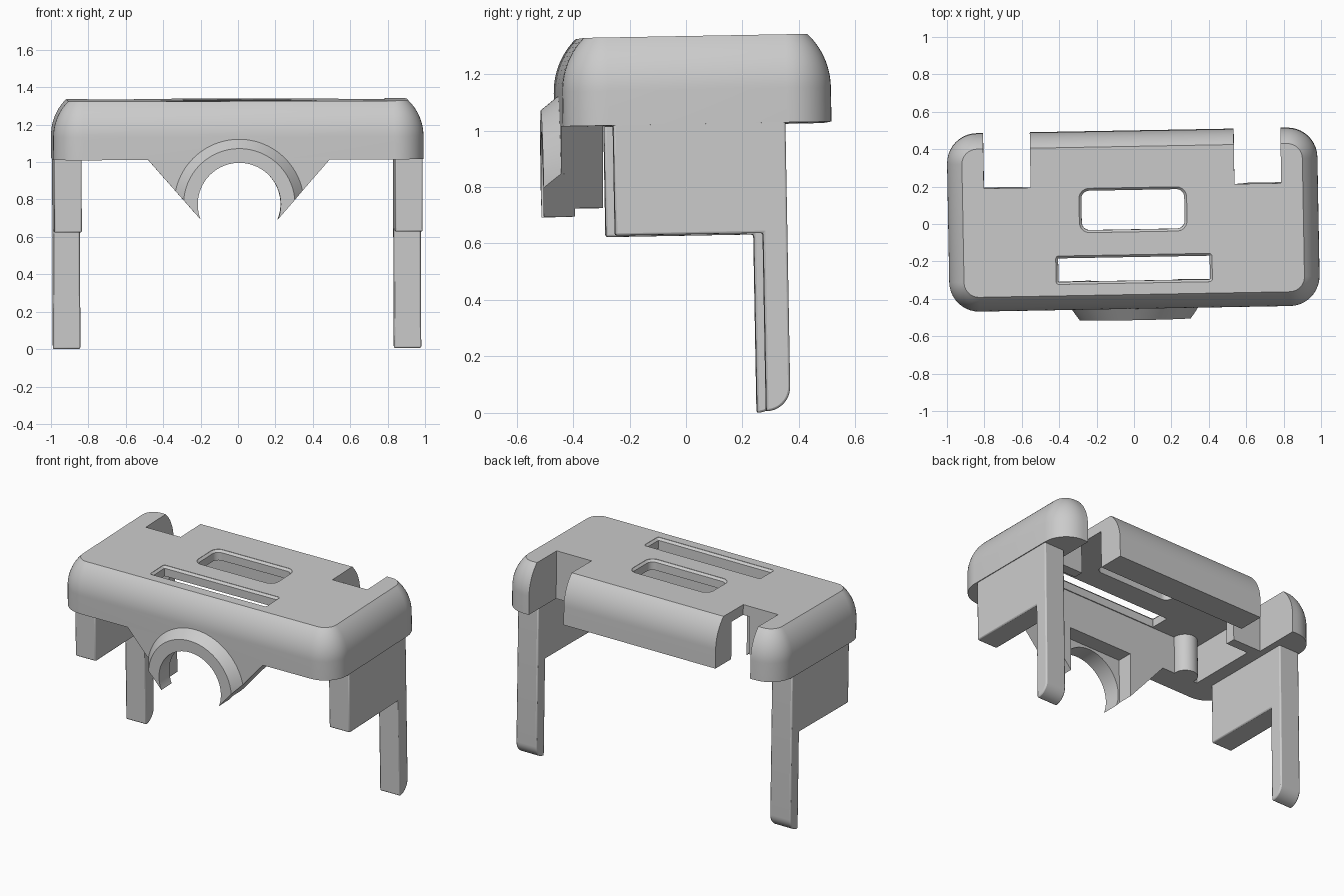
import bpy, bmesh
from math import sin, cos, pi, sqrt, radians
from mathutils import Matrix

if "Cube" in bpy.data.objects:
    bpy.data.objects.remove(bpy.data.objects["Cube"])


def loft(name, rings):
    """Closed solid through equal-length rings of 3D points."""
    bm = bmesh.new()
    vs = [[bm.verts.new(p) for p in ring] for ring in rings]
    n = len(vs[0])
    for a, b in zip(vs, vs[1:]):
        for i in range(n):
            bm.faces.new((a[i], a[(i + 1) % n], b[(i + 1) % n], b[i]))
    bm.faces.new(vs[0])
    bm.faces.new(vs[-1])
    bmesh.ops.recalc_face_normals(bm, faces=bm.faces)
    me = bpy.data.meshes.new(name)
    bm.to_mesh(me)
    bm.free()
    ob = bpy.data.objects.new(name, me)
    bpy.context.collection.objects.link(ob)
    return ob


def prism(name, pts, axis, lo, hi):
    put = {'x': lambda p, t: (t, p[0], p[1]),
           'y': lambda p, t: (p[0], t, p[1]),
           'z': lambda p, t: (p[0], p[1], t)}[axis]
    return loft(name, [[put(p, t) for p in pts] for t in (lo, hi)])


def box(name, x0, x1, y0, y1, z0, z1):
    return prism(name, [(x0, y0), (x1, y0), (x1, y1), (x0, y1)], 'z', z0, z1)


def circle(cx, cy, r, n=64):
    return [(cx + r * cos(2 * pi * i / n), cy + r * sin(2 * pi * i / n)) for i in range(n)]


def rrect(x0, x1, y0, y1, r, n=10):
    pts = []
    for k, (cx, cy) in enumerate([(x1 - r, y1 - r), (x0 + r, y1 - r),
                                  (x0 + r, y0 + r), (x1 - r, y0 + r)]):
        for i in range(n + 1):
            a = pi / 2 * (k + i / n)
            pts.append((cx + r * cos(a), cy + r * sin(a)))
    return pts


def boolean(ob, cutter, op='DIFFERENCE'):
    m = ob.modifiers.new('bool', 'BOOLEAN')
    m.operation, m.object, m.solver = op, cutter, 'EXACT'
    bpy.context.view_layer.objects.active = ob
    bpy.ops.object.modifier_apply(modifier=m.name)
    bpy.data.objects.remove(cutter, do_unlink=True)


# rounded cover: lofted rounded rectangles with a domed edge
X, Y0, Y1, TOP, BOT = 0.99, -0.433, 0.519, 1.332, 1.02
R, RISE = 0.266, 0.19
insets = [(0, BOT)]
for i in range(13):
    h = RISE * i / 12
    insets.append((R - sqrt(R * R - h * h), TOP - RISE + h))
shell = loft('cover_shell', [[(x, y, z) for x, y in
             rrect(-X + d, X - d, Y0 + d, Y1 - d, 0.16 - d)] for d, z in insets])
boolean(shell, box('cavity_cut', -0.75, 0.75, -0.285, 0.35, 0.9, 1.265))

# window and slot, each with a small countersunk rim
def opening(x, y0, y1, r):
    rim = 0.013
    steps = [(rim, 1.1), (rim, TOP - 0.015), (0, TOP - 0.002), (0, 1.5)]
    boolean(shell, loft('opening_cut', [[(px, py, z) for px, py in
            rrect(-x + d, x - d, y0 + d, y1 - d, r - d)] for d, z in steps]))

opening(0.288, -0.018, 0.219, 0.055)
opening(0.418, -0.292, -0.14, 0.016)

# rear notches
for s in (-1, 1):
    a, b = sorted((s * 0.545, s * 0.795))
    boolean(shell, box('notch_cut', a, b, 0.228, 0.7, 0.9, 1.5))

# front arch: wedge plate plus conical lip, both clipped to the wedge
CZ, HOLE = 0.783, 0.222
lip = loft('arch_lip', [[(x, y, z) for x, z in circle(0, CZ, r, 96)]
                        for y, r in ((-0.495, 0.298), (-0.433, 0.347), (-0.40, 0.347))])
boolean(lip, prism('wedge_cut', [(-0.205, 0.70), (0.205, 0.70), (0.643, 1.2), (-0.643, 1.2)],
                   'y', -0.6, -0.3), 'INTERSECT')
plate = prism('arch_plate', [(-0.205, 0.70), (0.205, 0.70), (0.494, 1.03), (-0.494, 1.03)],
              'y', -0.433, -0.285)
boolean(plate, box('recess_cut', -0.232, 0.232, -0.385, -0.2, 0.6, 1.06))
for ob in (plate, lip):
    boolean(ob, prism('hole_cut', circle(0, CZ, HOLE, 96), 'y', -0.7, 0))

# side panels with rear legs, notch walls and inner posts
leg_profile = [(-0.257, 1.06), (-0.257, 0.63), (0.267, 0.63)]
leg_profile += [(0.267 + 0.086 * sin(a * pi / 20), 0.084 - 0.086 * cos(a * pi / 20))
                for a in range(11)]
leg_profile += [(0.353, 1.06)]
for s, side in ((-1, 'left'), (1, 'right')):
    lo, hi = sorted((s * 0.838, s * 0.985))
    leg = prism(side + '_panel_and_leg', leg_profile, 'x', lo, hi)
    bev = leg.modifiers.new('soft_edge', 'BEVEL')
    bev.width, bev.segments, bev.limit_method = 0.008, 2, 'ANGLE'
    lo, hi = sorted((s * 0.59, s * 0.82))
    box(side + '_notch_wall', lo, hi, 0.165, 0.228, BOT, 1.3)
    prism(side + '_inner_post', circle(s * 0.65, -0.275, 0.075, 32), 'z', BOT, 1.29)

# smooth shading, then the slight overall tilt of the model
tilt = (Matrix.Rotation(0.018, 4, 'Z') @ Matrix.Rotation(-0.003, 4, 'Y')
        @ Matrix.Rotation(0.018, 4, 'X'))
for ob in list(bpy.context.scene.objects):
    bpy.ops.object.select_all(action='DESELECT')
    ob.select_set(True)
    bpy.context.view_layer.objects.active = ob
    bpy.ops.object.shade_smooth_by_angle(angle=radians(25))
    ob.matrix_world = tilt
